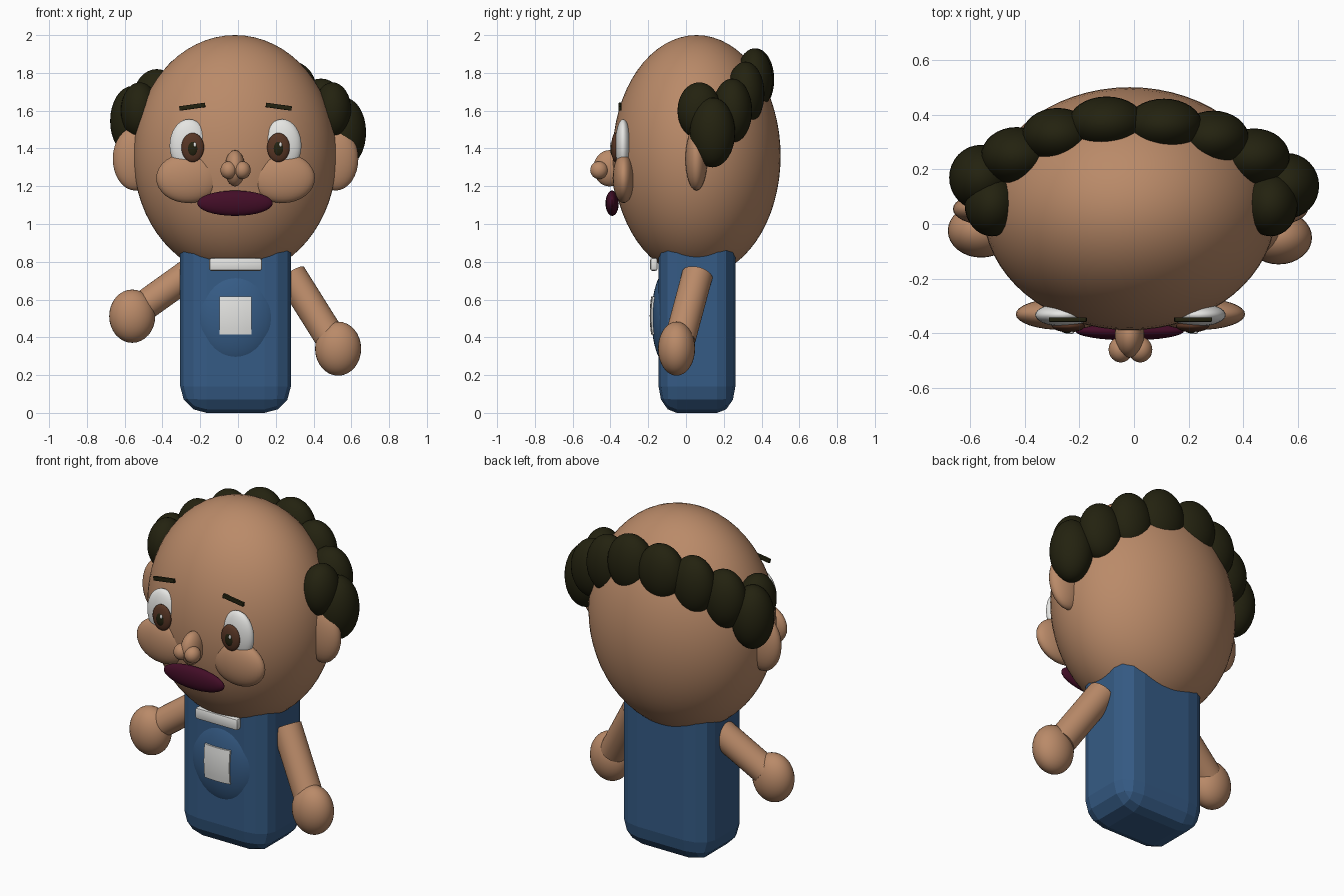
import bpy, bmesh, math
from mathutils import Vector

if "Cube" in bpy.data.objects:
    bpy.data.objects.remove(bpy.data.objects["Cube"])

CX = -0.013  # symmetry axis of the figure


def mat(name, rgb):
    m = bpy.data.materials.new(name)
    m.diffuse_color = (*rgb, 1)
    m.use_nodes = True
    m.node_tree.nodes["Principled BSDF"].inputs["Base Color"].default_value = m.diffuse_color
    return m


SKIN = mat("skin", (0.49, 0.255, 0.14))
HAIR = mat("dark_hair", (0.017, 0.016, 0.005))
BLUE = mat("blue_cloth", (0.036, 0.105, 0.235))
WHITE = mat("white", (0.78, 0.78, 0.76))
LIPS = mat("dark_red_lips", (0.055, 0.004, 0.02))
IRIS = mat("brown_iris", (0.095, 0.036, 0.018))


def finish(name, bm, material, smooth=True):
    me = bpy.data.meshes.new(name)
    bmesh.ops.recalc_face_normals(bm, faces=bm.faces)
    bm.to_mesh(me)
    bm.free()
    ob = bpy.data.objects.new(name, me)
    bpy.context.collection.objects.link(ob)
    me.materials.append(material)
    if smooth:
        bpy.ops.object.select_all(action='DESELECT')
        ob.select_set(True)
        bpy.context.view_layer.objects.active = ob
        bpy.ops.object.shade_smooth_by_angle(angle=math.radians(40))
    return ob


def ball(name, loc, radii, material, seg=32):
    bm = bmesh.new()
    bmesh.ops.create_uvsphere(bm, u_segments=seg, v_segments=seg // 2, radius=1)
    bmesh.ops.scale(bm, vec=radii, verts=bm.verts)
    ob = finish(name, bm, material)
    ob.location = loc
    return ob


def box(name, loc, size, material, bevel=0.0, segments=2, smooth=True, squash_y=1.0):
    bm = bmesh.new()
    bmesh.ops.create_cube(bm, size=1)
    bmesh.ops.scale(bm, vec=size, verts=bm.verts)
    if bevel:
        bmesh.ops.bevel(bm, geom=bm.edges[:], offset=bevel, segments=segments,
                        profile=0.5, affect='EDGES')
    bmesh.ops.scale(bm, vec=(1, squash_y, 1), verts=bm.verts)
    ob = finish(name, bm, material, smooth)
    ob.location = loc
    return ob


def rod(name, a, b, r, material):
    a, b = Vector(a), Vector(b)
    bm = bmesh.new()
    bmesh.ops.create_cone(bm, cap_ends=True, segments=32, radius1=r, radius2=r,
                          depth=(b - a).length)
    ob = finish(name, bm, material)
    ob.location = (a + b) / 2
    ob.rotation_euler = (b - a).to_track_quat('Z', 'Y').to_euler()
    return ob


# Head and torso
ball("head", (CX - 0.003, 0.056, 1.36), (0.538, 0.445, 0.64), SKIN, 64)
box("torso", (CX, 0.058, 0.5), (0.586, 0.586, 1.0), BLUE, 0.14, 3, False, 0.694)

# Belly, with a plate curved over it, and the collar
belly_c, belly_r = Vector((CX, -0.08, 0.505)), Vector((0.23, 0.103, 0.27))
ball("belly", belly_c, belly_r, BLUE, 48)
box("collar", (CX, -0.17, 0.786), (0.28, 0.04, 0.068), WHITE, 0.012)

bm = bmesh.new()
bmesh.ops.create_grid(bm, x_segments=6, y_segments=6, size=0.5)
for v in bm.verts:
    x, z = v.co.x * 0.168, v.co.y * 0.2
    d = 1 - (x / belly_r.x) ** 2 - (z / belly_r.z) ** 2
    v.co = (x, -belly_r.y * math.sqrt(d) - 0.009, z)
back = bmesh.ops.extrude_face_region(bm, geom=bm.faces[:])["geom"]
for g in back:
    if isinstance(g, bmesh.types.BMVert):
        g.co.y += 0.014
patch = finish("belly_patch", bm, WHITE)
patch.location = belly_c + Vector((0, 0, 0.01))

# Arms and hands
rod("left_arm", (-0.22, 0.06, 0.765), (-0.52, -0.005, 0.55), 0.08, SKIN)
ball("left_hand", (-0.56, -0.025, 0.512), (0.122, 0.098, 0.141), SKIN)
rod("right_arm", (0.28, 0.06, 0.73), (0.49, -0.03, 0.395), 0.082, SKIN)
ball("right_hand", (0.53, -0.05, 0.34), (0.122, 0.098, 0.143), SKIN)

# Paired face parts
for side, s in (("left", -1), ("right", 1)):
    ball(side + "_ear", (CX + s * 0.53, 0.055, 1.345), (0.12, 0.058, 0.168), SKIN)
    ball(side + "_cheek", (CX + s * 0.25, -0.33, 1.243), (0.17, 0.058, 0.132), SKIN)
    ball(side + "_eye_white", (CX + s * 0.247, -0.333, 1.415), (0.102, 0.042, 0.14), WHITE)
    ball(side + "_iris", (CX + s * 0.227, -0.374, 1.405), (0.06, 0.022, 0.077), IRIS)
    ball(side + "_pupil", (CX + s * 0.227, -0.388, 1.4), (0.028, 0.013, 0.04), HAIR)
    ball(side + "_eye_glint", (CX + s * 0.227 + 0.011, -0.397, 1.42), (0.008, 0.006, 0.013),
         WHITE, 16)
    ball(side + "_nostril", (CX + s * 0.036, -0.46, 1.285), (0.044, 0.047, 0.047), SKIN)
    brow = box(side + "_brow", (CX + s * 0.229, -0.35, 1.621), (0.138, 0.016, 0.024), HAIR, 0.003)
    brow.rotation_euler.y = s * math.radians(8)

# Nose and mouth
ball("nose", (CX - 0.003, -0.405, 1.295), (0.054, 0.085, 0.096), SKIN)
ball("mouth", (CX - 0.003, -0.391, 1.11), (0.2, 0.035, 0.067), LIPS)

# Curls in a band round the back of the head: centre, then radii
curls = [
    ((-0.52, 0.07, 1.60), (0.10, 0.115, 0.15)),
    ((-0.56, 0.17, 1.545), (0.117, 0.12, 0.185)),
    ((-0.43, 0.25, 1.65), (0.13, 0.105, 0.17)),
    ((-0.28, 0.325, 1.72), (0.13, 0.10, 0.17)),
    ((-0.10, 0.37, 1.765), (0.14, 0.097, 0.165)),
    ((0.11, 0.362, 1.76), (0.14, 0.097, 0.17)),
    ((0.29, 0.315, 1.69), (0.13, 0.10, 0.17)),
    ((0.44, 0.245, 1.60), (0.13, 0.105, 0.17)),
    ((0.56, 0.14, 1.485), (0.118, 0.12, 0.185)),
    ((0.50, 0.07, 1.60), (0.10, 0.115, 0.15)),
]
for i, (loc, radii) in enumerate(curls):
    ball(f"hair_curl_{i + 1}", loc, radii, HAIR)
